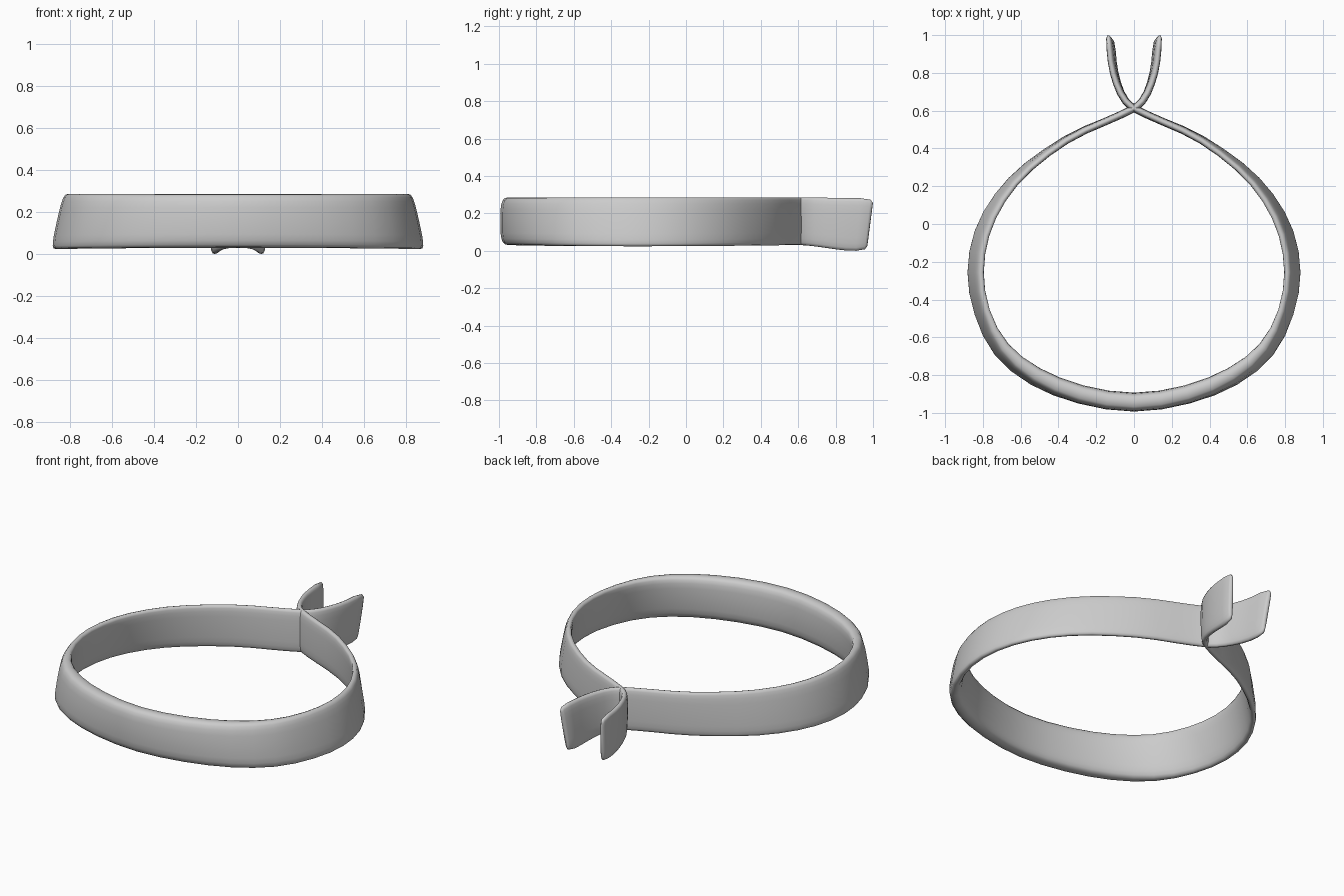
import bpy
from mathutils import Vector

if "Cube" in bpy.data.objects:
    bpy.data.objects.remove(bpy.data.objects["Cube"])

# Centreline of the right half, from the front middle to the tip beyond the crossing
PATH = [(0, -.943), (.41, -.86), (.70, -.665), (.83, -.36), (.805, -.05), (.64, .225),
        (.36, .445), (.07, .578), (-.045, .652), (-.105, .80), (-.127, .984)]


def smoothstep(a, b, x):
    t = min(max((x - a) / (b - a), 0), 1)
    return t * t * (3 - 2 * t)


def spline(points, steps):
    """Smooth curve through the points."""
    pts = [Vector(p) for p in points]
    pts = [Vector((-pts[1].x, pts[1].y))] + pts + [2 * pts[-1] - pts[-2]]
    for p0, p1, p2, p3 in zip(pts, pts[1:], pts[2:], pts[3:]):
        for s in range(steps):
            t = s / steps
            yield p1 + (p2 - p0) * t / 2 + (2 * p0 - 5 * p1 + 4 * p2 - p3) * t**2 / 2 \
                + (3 * p1 - p0 - 3 * p2 + p3) * t**3 / 2
    yield pts[-2]


def signed_power(c, e):
    return abs(c) ** e * (1 if c >= 0 else -1)


right = list(spline(PATH, 3))
right.insert(-1, right[-1].lerp(right[-2], .2))
left = [Vector((-p.x, p.y)) for p in right[:0:-1]]
path = left + right
last, n = len(path) - 1, 20

# Rounded strap section swept along the path; both ends cross at the back
import math
section = []
for k in range(n):
    a = math.tau * k / n
    section.append((signed_power(math.cos(a), .6), signed_power(math.sin(a), .6)))

verts, faces = [], []
for i, p in enumerate(path):
    tangent = (path[min(i + 1, last)] - path[max(i - 1, 0)]).normalized()
    out = Vector((tangent.y, -tangent.x))
    side = (p.x / .835) ** 2
    prong = smoothstep(.6, .9, p.y)
    half = .05 - .026 * smoothstep(-.95, -.4, p.y) - .004 * smoothstep(-.2, .4, p.y)
    tilt = .029 * side + .008 * prong
    low, high = .03 - .006 * side - .03 * prong, .286 - .005 * prong
    lean = .016 * smoothstep(.8, .98, p.y) * (1 if i > last / 2 else -1)
    # Rounded tips
    from_end = min(i, last - i)
    if from_end < 2:
        half *= (.4, .8)[from_end]
        low += (.024, .008)[from_end]
        high -= (.024, .008)[from_end]
    for u, v in section:
        q = p + out * (u * half - v * tilt) + tangent * (v * lean)
        verts.append((q.x, q.y, (low + high) / 2 + v * (high - low) / 2))
    if i:
        for k in range(n):
            m = (k + 1) % n
            faces.append(((i - 1) * n + k, i * n + k, i * n + m, (i - 1) * n + m))
faces += [tuple(range(n)), tuple(range(last * n + n - 1, last * n - 1, -1))]

mesh = bpy.data.meshes.new("crossed_band")
mesh.from_pydata(verts, [], faces)
band = bpy.data.objects.new("crossed_band", mesh)
bpy.context.collection.objects.link(band)

# Consistent outward normals and smooth shading
bpy.context.view_layer.objects.active = band
band.select_set(True)
bpy.ops.object.mode_set(mode='EDIT')
bpy.ops.mesh.select_all(action='SELECT')
bpy.ops.mesh.normals_make_consistent(inside=False)
bpy.ops.object.mode_set(mode='OBJECT')
bpy.ops.object.shade_smooth()
